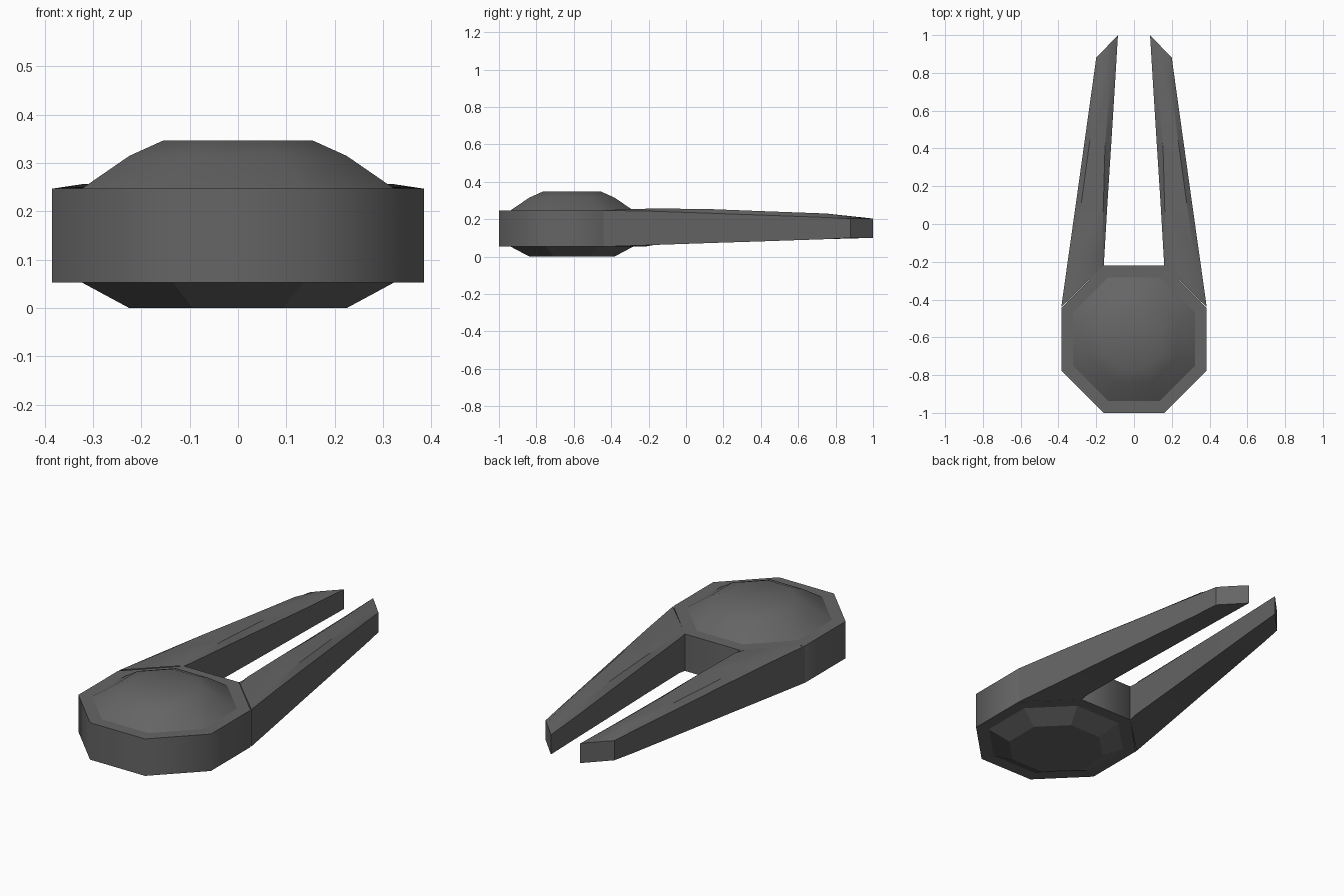
import bpy
import bmesh
import math

cube = bpy.data.objects.get("Cube")
if cube:
    bpy.data.objects.remove(cube, do_unlink=True)

grey = bpy.data.materials.new("dark grey")
grey.use_nodes = True
colour = (0.13, 0.13, 0.13, 1)
grey.diffuse_color = colour
grey.node_tree.nodes["Principled BSDF"].inputs["Base Color"].default_value = colour


def loft(name, rings, smooth_angle, cap_start=True):
    """Skin a list of equal-sized closed rings and cap the ends."""
    bm = bmesh.new()
    loops = [[bm.verts.new(p) for p in ring] for ring in rings]
    for a, b in zip(loops, loops[1:]):
        for i in range(len(a)):
            j = (i + 1) % len(a)
            bm.faces.new((a[i], a[j], b[j], b[i]))
    bm.faces.new(loops[-1])
    if cap_start:
        bm.faces.new(loops[0])
    bmesh.ops.recalc_face_normals(bm, faces=bm.faces)
    mesh = bpy.data.meshes.new(name)
    bm.to_mesh(mesh)
    bm.free()
    mesh.materials.append(grey)
    obj = bpy.data.objects.new(name, mesh)
    bpy.context.collection.objects.link(obj)
    bpy.ops.object.select_all(action="DESELECT")
    obj.select_set(True)
    bpy.context.view_layer.objects.active = obj
    if smooth_angle:
        bpy.ops.object.shade_smooth_by_angle(angle=math.radians(smooth_angle))
    return obj


def octagon(scale, z):
    """Ring around the centre of the round end."""
    quarter = [(0.385, 0.165), (0.16, 0.39)]
    pts = quarter + [(-x, y) for x, y in reversed(quarter)]
    pts += [(-x, -y) for x, y in pts]
    return [(x * scale, y * scale - 0.61, z) for x, y in pts]


# Round end: wall, domed top, tapered underside
loft("body", [octagon(1, 0.053), octagon(1, 0.247)], 50)
loft("dome", [octagon(0.844, 0.246), octagon(0.584, 0.315), octagon(0.4, 0.347)], 50)
loft("base", [octagon(0.844, 0.054), octagon(0.584, 0)], 0)


def section(outer, inner, edge_z, ridge_z, low_z, ridge_out, ridge_in):
    """Prong cross-section; ridges are fractions of the way outer to inner."""
    def across(t, z):
        return tuple(o + (i - o) * t for o, i in zip(outer, inner)) + (z,)
    return [across(0, low_z), across(0, edge_z), across(ridge_out, ridge_z),
            across(ridge_in, ridge_z), across(1, edge_z), across(1, low_z)]


# Pair of tapering prongs with a slightly raised top
prong = loft("prongs", [
    section((0.385, -0.44), (0.16, -0.22), 0.247, 0.249, 0.053, 0.1, 0.9),
    section((0.347, -0.17), (0.157, -0.17), 0.242, 0.257, 0.062, 0.15, 0.93),
    section((0.306, 0.12), (0.14, 0.12), 0.232, 0.254, 0.072, 0.17, 0.87),
    section((0.267, 0.4), (0.122, 0.4), 0.222, 0.243, 0.081, 0.19, 0.78),
    section((0.218, 0.75), (0.1, 0.75), 0.209, 0.23, 0.093, 0.2, 0.75),
    section((0.2, 0.88), (0.085, 1.0), 0.203, 0.204, 0.1, 0.2, 0.8),
], 30, cap_start=False)
prong.modifiers.new("mirror", "MIRROR").use_mirror_merge = False
